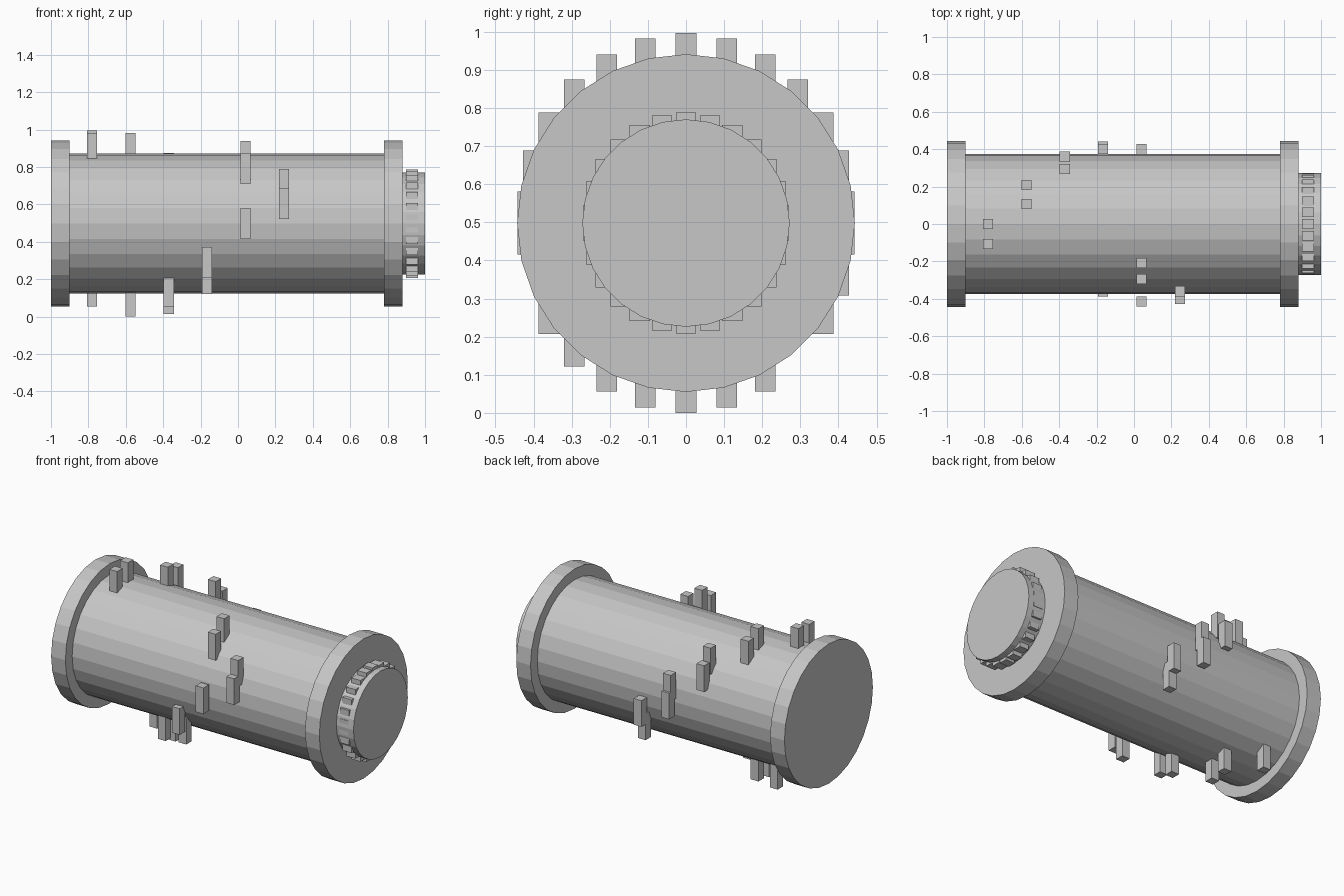
import bpy, bmesh, math
from mathutils import Matrix, Vector

if "Cube" in bpy.data.objects:
    bpy.data.objects.remove(bpy.data.objects["Cube"])

CZ = 0.498      # height of the drum axis
SIDES = 28

grey = bpy.data.materials.new("plain grey")
grey.diffuse_color = (0.57, 0.57, 0.57, 1)
grey.use_nodes = True
grey.node_tree.nodes["Principled BSDF"].inputs["Base Color"].default_value = grey.diffuse_color


def finish(name, bm):
    mesh = bpy.data.meshes.new(name)
    bm.to_mesh(mesh)
    bm.free()
    mesh.materials.append(grey)
    obj = bpy.data.objects.new(name, mesh)
    bpy.context.collection.objects.link(obj)
    return obj


def disc(name, x0, x1, radius):
    """Flat-sided cylinder along x."""
    bm = bmesh.new()
    m = Matrix.Translation(((x0 + x1) / 2, 0, CZ)) @ Matrix.Rotation(math.pi / 2, 4, 'Y')
    bmesh.ops.create_cone(bm, cap_ends=True, segments=SIDES, radius1=radius,
                          radius2=radius, depth=x1 - x0, matrix=m)
    return finish(name, bm)


def block(name, x, angle, radius, size):
    """Upright box placed on a ring around the axis."""
    bm = bmesh.new()
    a = math.radians(angle)
    pos = Vector((x, radius * math.sin(a), CZ + radius * math.cos(a)))
    bmesh.ops.create_cube(bm, size=1, matrix=Matrix.Translation(pos) @ Matrix.Diagonal((*size, 1)))
    return finish(name, bm)


# Drum, end flanges and drive gear hub
disc("drum", -0.95, 0.83, 0.375)
disc("left_flange", -1.0, -0.9, 0.443)
disc("right_flange", 0.78, 0.88, 0.443)
disc("gear_hub", 0.87, 1.0, 0.272)

# Gear teeth
for i in range(24):
    block(f"gear_tooth_{i}", 0.93, i * 15, 0.243, (0.064, 0.053, 0.094))

# Music pins: one note per 15 degree step, None is a rest
notes = [0, 0, 4, 4, 5, 5, 4, None, 3, 3, 2, 2, 1, 1, 0, None,
         4, 4, 3, 3, 2, 2, 1, 1]
for i, note in enumerate(notes):
    if note is not None:
        block(f"music_pin_{i}", -0.78 + 0.205 * note, 15 - 15 * (i + 1),
              0.415, (0.054, 0.054, 0.166))
